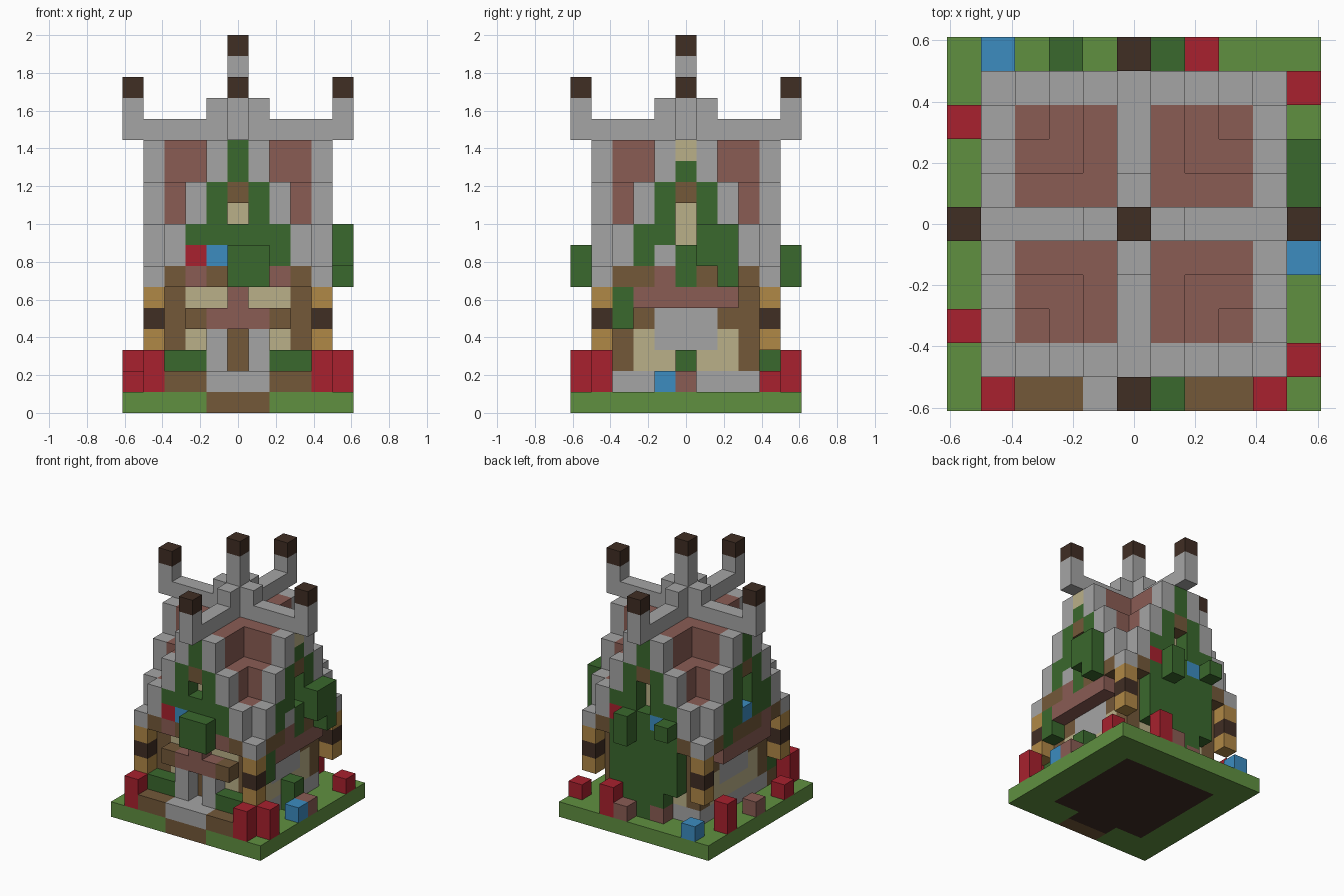
import bpy, bmesh
from mathutils import Vector

if "Cube" in bpy.data.objects:
    bpy.data.objects.remove(bpy.data.objects["Cube"], do_unlink=True)

U = 2 / 18  # size of one block

# Colours, given as hex and turned into linear values
HEX = {"grass": "609040", "leaf": "3A682D", "stone": "A5A5A5", "clay": "8A5C54",
       "timber": "735839", "dark_wood": "402E24", "plaster": "BAB088",
       "lantern_gold": "B08846", "red_bloom": "A8212E", "blue_bloom": "3C8CC0"}


def linear(h):
    c = int(h, 16) / 255
    return c / 12.92 if c <= 0.04045 else ((c + 0.055) / 1.055) ** 2.4


MATS = {}
for name, h in HEX.items():
    m = bpy.data.materials.new(name)
    m.use_nodes = True
    col = [linear(h[i:i + 2]) for i in (0, 2, 4)] + [1]
    m.diffuse_color = col
    m.node_tree.nodes["Principled BSDF"].inputs["Base Color"].default_value = col
    MATS[name] = m

cells = {}  # block position -> (part, colour)


def rng(v):
    return range(v[0], v[1] + 1) if isinstance(v, tuple) else (v,)


def fill(part, colour, x, y, z):
    """Fill a box of blocks; each of x, y, z is one index or an inclusive span."""
    for i in rng(x):
        for j in rng(y):
            for k in rng(z):
                cells[i, j, k] = (part, colour)


def side(axis, sign):
    """Return a fill helper working along one wall: a = along, d = outward."""
    def put(part, colour, a, d, z):
        for i in rng(a):
            for j in rng(z):
                p = (i, sign * d) if axis == "y" else (sign * d, i)
                fill(part, colour, p[0], p[1], j)
    return put


FRONT, BACK, RIGHT, LEFT = side("y", -1), side("y", 1), side("x", 1), side("x", -1)
WALLS = (FRONT, BACK, RIGHT, LEFT)

# Ground slab with soil under the house and a path
fill("ground", "grass", (-5, 5), (-5, 5), 0)
fill("ground", "dark_wood", (-3, 3), (-3, 3), 0)
fill("ground", "dark_wood", (-1, 1), -4, 0)
fill("path", "timber", (-1, 1), -5, 0)

# House body: stone footing, plaster walls, timber posts and beam
fill("walls", "stone", (-3, 3), (-3, 3), 1)
fill("walls", "plaster", (-3, 3), (-3, 3), (2, 6))
for put in WALLS:
    put("wall_beams", "timber", (-3, 3), 3, 4)
for sx in (-3, 3):
    for sy in (-3, 3):
        fill("corner_posts", "timber", sx, sy, (2, 6))

# Cross-gabled roof with stepped slopes
TOP = {0: 13, 1: 12, 2: 10, 3: 8}
for x in range(-3, 4):
    for y in range(-3, 4):
        fill("roof", "clay", x, y, (7, TOP[min(abs(x), abs(y))]))

# Gable faces: stone steps, eave timbers, climbing leaves and windows
for put in WALLS:
    for s in (-1, 1):
        for a in (1, 2, 3):
            put("gable_trim", "stone", s * a, 4, (TOP[a] - 1, TOP[a]))
        put("eaves", "timber", s * 3, 4, 6)
        put("eaves", "clay", s * 2, 4, 6)
        put("gable_vines", "leaf", s, 4, (9, 10))
    put("eaves", "timber", (-1, 1), 4, 6)
    put("gable_vines", "leaf", (-2, 2), 4, (7, 8))
    put("gable_vines", "leaf", 0, 4, (11, 12))
    put("window_lintel", "timber", 0, 4, 10)
    put("gable_window", "plaster", 0, 3, (8, 9))
for put in (BACK, RIGHT, LEFT):
    cells.pop((0, 4, 8) if put is BACK else (4 if put is RIGHT else -4, 0, 8), None)
fill("gable_window", "plaster", 4, 0, 12)
fill("gable_trim", "stone", 4, -1, 7)
fill("eaves", "timber", 4, -2, 6)
fill("eaves", "clay", 4, -1, 6)
fill("gable_vines", "leaf", 4, 0, 6)

# Ridge beams, finials and the central spire
fill("ridge", "stone", (-5, 5), 0, 13)
fill("ridge", "stone", 0, (-5, 5), 13)
fill("ridge", "stone", (-1, 1), 0, 14)
fill("ridge", "stone", 0, (-1, 1), 14)
for put in WALLS:
    put("finials", "stone", 0, 5, 14)
    put("finials", "dark_wood", 0, 5, 15)
fill("spire", "stone", 0, 0, (14, 16))
fill("spire", "dark_wood", 0, 0, 17)

# Hanging lanterns at the four eave corners
for x in (-4, 4):
    for y in (-4, 4):
        fill("lanterns", "lantern_gold", x, y, (3, 5))
        fill("lanterns", "dark_wood", x, y, 4)
        fill("lanterns", "stone", x, y, 6)

# Porch with step, pillars, door and small roof
fill("porch_step", "stone", (-1, 1), (-5, -4), 1)
fill("door", "timber", 0, -3, (2, 3))
for s in (-1, 1):
    fill("porch_pillars", "stone", s, -4, (2, 3))
    fill("porch_roof", "timber", s * 2, -4, 4)
    lo, hi = sorted((s * 2, s * 3))
    fill("planters", "timber", (lo, hi), (-5, -4), 1)
    fill("planter_hedge", "leaf", (lo, hi), -4, 2)
fill("porch_roof", "clay", (-1, 1), -4, 4)
fill("porch_roof", "clay", 0, -4, 5)

# Side windows under clay awnings
for put in (RIGHT, LEFT):
    put("side_window", "stone", (-1, 1), 3, (3, 4))
    put("awning", "clay", (-2, 2), 4, 5)
fill("side_vine", "leaf", 4, -3, (4, 5))
fill("side_vine", "leaf", -4, 2, 6)
fill("side_bush", "leaf", 4, 0, (1, 2))

# Vine covering the back wall
fill("back_vine", "leaf", (-2, 2), 4, (3, 6))
fill("back_vine", "leaf", (-1, 1), 4, 2)
fill("back_vine", "leaf", 0, 4, 1)

# Leafy clumps bulging from the gables
fill("front_clump", "leaf", (0, 1), -5, (6, 7))
fill("front_clump", "leaf", (0, 1), -4, 6)
fill("right_clump", "leaf", 5, 1, (7, 8))
fill("right_clump", "leaf", 5, 2, (6, 8))
fill("back_clump", "leaf", 1, 5, (6, 7))
fill("back_clump", "leaf", -2, 5, 7)

# Blossoms among the vines
for p in ((-2, -4, 7), (2, 4, 7)):
    fill("vine_blossoms", "red_bloom", *p)
for p in ((-1, -4, 7), (-1, 4, 7), (-4, 0, 7)):
    fill("vine_blossoms", "blue_bloom", *p)

# Garden flowers and clay pots
for x, y, h in ((-4, -5, 2), (4, -5, 2), (5, -4, 2), (5, 4, 1),
                (2, 5, 2), (-5, 3, 2), (-5, -3, 1)):
    fill("red_flowers", "red_bloom", x, y, (1, h))
for x, y in ((5, -1), (-4, 5)):
    fill("blue_flowers", "blue_bloom", x, y, 1)
for x, y in ((5, 0), (-5, 0), (1, 5), (-1, 4)):
    fill("clay_pots", "clay", x, y, 1)


# Turn the blocks of each part into one mesh, keeping only exposed faces
def build(part):
    bm = bmesh.new()
    used, verts = [], {}
    for pos, (name, colour) in cells.items():
        if name != part:
            continue
        if colour not in used:
            used.append(colour)
        for axis in range(3):
            for s in (-1, 1):
                n = list(pos)
                n[axis] += s
                if tuple(n) in cells:
                    continue
                b, c = (axis + 1) % 3, (axis + 2) % 3
                loop = []
                for db, dc in ((-1, -1), (1, -1), (1, 1), (-1, 1))[::s]:
                    q = [2 * v for v in pos]
                    q[axis] += s
                    q[b] += db
                    q[c] += dc
                    q = tuple(q)
                    if q not in verts:
                        verts[q] = bm.verts.new(Vector((q[0], q[1], q[2] + 1)) * U / 2)
                    loop.append(verts[q])
                f = bm.faces.new(loop)
                f.material_index = used.index(colour)
    mesh = bpy.data.meshes.new(part)
    bm.to_mesh(mesh)
    bm.free()
    for colour in used:
        mesh.materials.append(MATS[colour])
    bpy.context.scene.collection.objects.link(bpy.data.objects.new(part, mesh))


for part in sorted({p for p, _ in cells.values()}):
    build(part)
